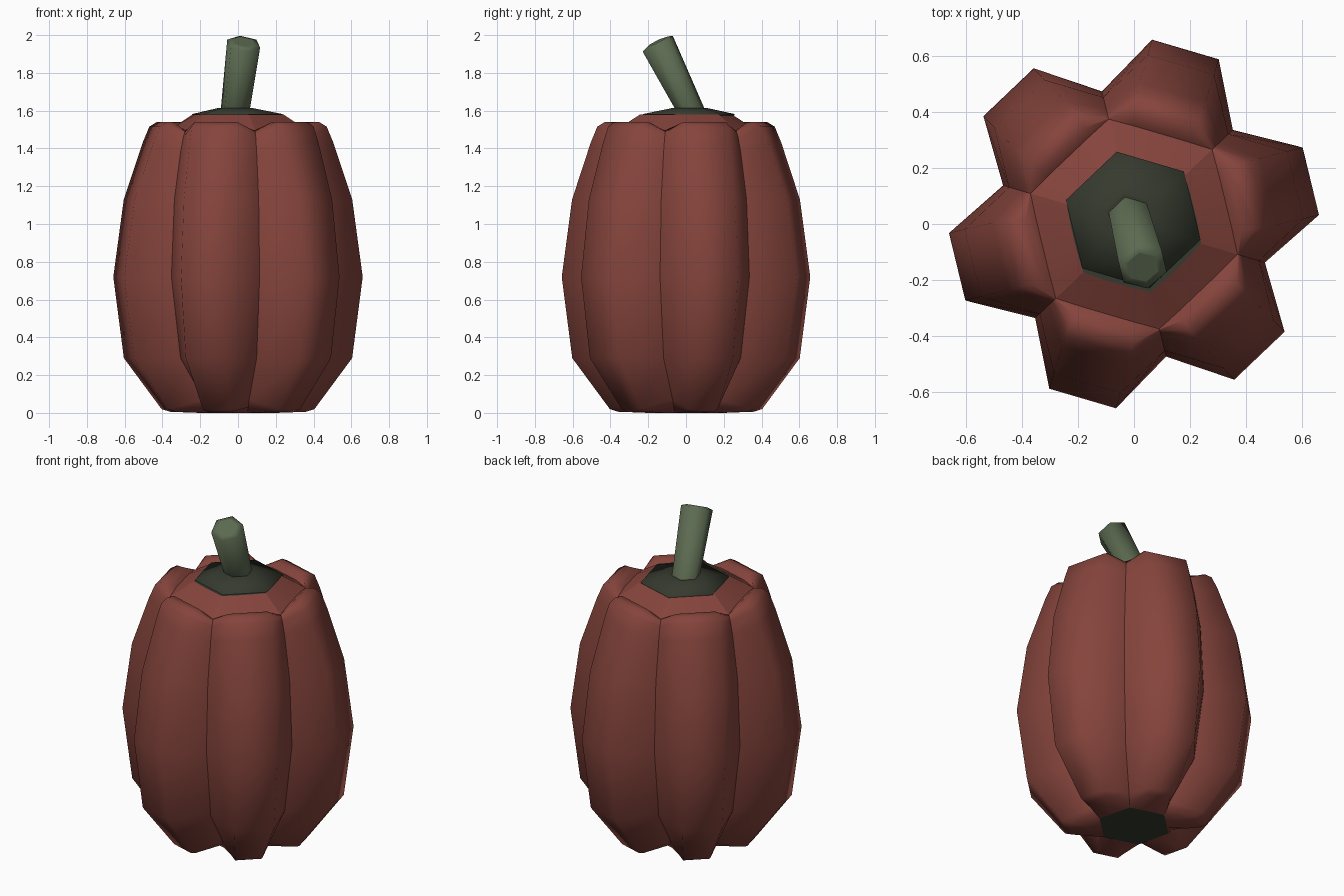
import bpy, bmesh, math
from mathutils import Vector

if "Cube" in bpy.data.objects:
    bpy.data.objects.remove(bpy.data.objects["Cube"])

def material(name, rgb):
    m = bpy.data.materials.new(name)
    m.diffuse_color = (*rgb, 1)
    m.use_nodes = True
    m.node_tree.nodes["Principled BSDF"].inputs["Base Color"].default_value = m.diffuse_color
    return m

RED = material("brick red", (0.235, 0.058, 0.045))
GREEN = material("stem green", (0.108, 0.145, 0.082))
DARK = material("dark olive", (0.036, 0.042, 0.027))

def loft(name, rings, mats, face_mat=None, sharp=None):
    """Skin equal-sized closed rings (listed bottom to top) and cap both ends."""
    bm = bmesh.new()
    vr = [[bm.verts.new(p) for p in ring] for ring in rings]
    n = len(vr[0])
    for a, b in zip(vr, vr[1:]):
        for i in range(n):
            j = (i + 1) % n
            bm.faces.new((a[i], a[j], b[j], b[i]))
    caps = [bm.faces.new(vr[0][::-1]), bm.faces.new(vr[-1])]
    for f in bm.faces:
        f.smooth = f not in caps
        if face_mat:
            f.material_index = face_mat(f, f in caps)
    for c in caps:
        for e in c.edges:
            e.smooth = False
    if sharp:
        for e in bm.edges:
            if sharp(e):
                e.smooth = False
    bmesh.ops.recalc_face_normals(bm, faces=bm.faces)
    me = bpy.data.meshes.new(name)
    bm.to_mesh(me)
    bm.free()
    for m in mats:
        me.materials.append(m)
    ob = bpy.data.objects.new(name, me)
    bpy.context.collection.objects.link(ob)
    return ob

LOBE = 13.6     # direction of the first lobe, degrees

def polar(r, deg, z):
    a = math.radians(deg)
    return Vector((r * math.cos(a), r * math.sin(a), z))

# Six-lobed body: outer radius, outer z, valley radius, valley z, half angle
profile = [
    (0.186, 0.000, 0.21, 0.000, 10.8),
    (0.360, 0.006, 0.23, 0.030, 10.8),
    (0.405, 0.020, 0.25, 0.070, 10.8),
    (0.605, 0.290, 0.42, 0.290, 10.8),
    (0.661, 0.720, 0.487, 0.720, 10.8),
    (0.605, 1.130, 0.465, 1.130, 11.8),
    (0.505, 1.430, 0.420, 1.380, 14.0),
    (0.470, 1.515, 0.400, 1.460, 15.0),
    (0.430, 1.540, 0.390, 1.485, 16.0),
    (0.385, 1.538, 0.387, 1.490, 16.5),
    (0.350, 1.510, 0.385, 1.495, 16.5),
    (0.225, 1.580, 0.250, 1.580, 10.8),
]
rings = []
for ro, zo, rv, zv, half in profile:
    ring = []
    for k in range(6):
        c = LOBE + 60 * k
        ring += [polar(ro, c - half, zo), polar(ro, c + half, zo),
                 polar(rv, c + 30, zv)]
    rings.append(ring)

def in_valley(v):
    d = (math.degrees(math.atan2(v.co.y, v.co.x)) - LOBE - 30) % 60
    return min(d, 60 - d) < 1

def body_sharp(e):
    low_rim = all(1.49 < v.co.z < 1.512 for v in e.verts)
    return low_rim or all(in_valley(v) for v in e.verts)

loft("lobed_body", rings, [RED, DARK], lambda f, cap: int(cap), body_sharp)

# Shallow dark calyx under the stem
def hexring(r, z, cx=0.0, cy=0.0):
    return [polar(r, LOBE + 30 + 60 * k, z) + Vector((cx, cy, 0)) for k in range(6)]

loft("calyx", [hexring(0.25, 1.575, -0.003, 0.015), hexring(0.25, 1.582, -0.003, 0.015),
               hexring(0.09, 1.615, -0.015, 0.02)], [DARK])

# Leaning six-sided stem, cut square to its axis at the top
base, tip = Vector((-0.015, 0.025, 1.60)), Vector((0.03, -0.15, 1.955))
turn = Vector((0, 0, 1)).rotation_difference(tip - base)
low = hexring(0.08, 1.60, base.x, base.y)
high = [turn @ p + tip for p in hexring(0.092, 0)]
crown = [turn @ (p + Vector((0, 0, 0.01))) + tip for p in hexring(0.06, 0)]
loft("stem", [low, high, crown], [GREEN])
